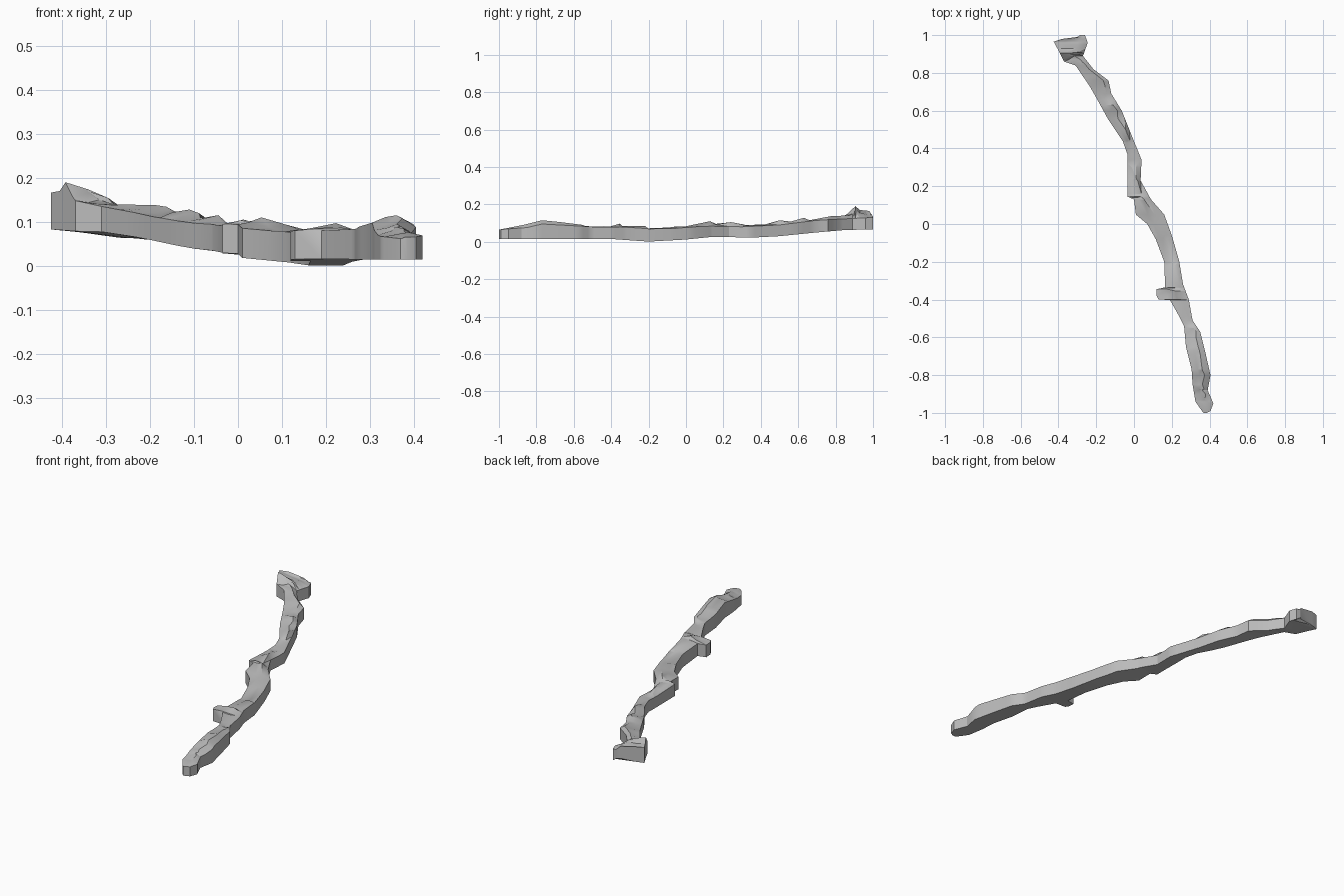
import bpy
import bmesh
import random

random.seed(4)

cube = bpy.data.objects.get("Cube")
if cube:
    bpy.data.objects.remove(cube, do_unlink=True)

# Outline of the ridge in plan: (y, x) along each flank
left_flank = [
    (-1, .37), (-.99, .36), (-.94, .325), (-.85, .31), (-.77, .305), (-.65, .275),
    (-.54, .265), (-.49, .24), (-.402, .19), (-.4, .13), (-.38, .12), (-.345, .12),
    (-.335, .165), (-.2, .16), (-.08, .115), (0, .07), (.05, .01), (.13, 0),
    (.145, -.035), (.37, -.035), (.44, -.06), (.56, -.14), (.66, -.195),
    (.73, -.235), (.84, -.31), (.86, -.37), (.91, -.395), (.965, -.425),
    (.98, -.38), (.99, -.3), (1, -.285)]
right_flank = [
    (-1, .385), (-.99, .405), (-.95, .42), (-.88, .39), (-.8, .405), (-.69, .38),
    (-.57, .35), (-.51, .31), (-.4, .29), (-.32, .26), (-.2, .24), (-.06, .2),
    (.05, .16), (.13, .09), (.23, .035), (.34, .04), (.5, -.025), (.6, -.065),
    (.69, -.12), (.76, -.135), (.82, -.215), (.89, -.27), (.96, -.245), (1, -.26)]

# Heights along the ridge: (y, z)
base_line = [
    (-1, .014), (-.4, .015), (-.2, .001), (0, .012), (.15, .027), (.35, .022),
    (.5, .03), (.7, .05), (.85, .063), (1, .066)]
crest_line = [
    (-1, .065), (-.93, .078), (-.87, .09), (-.77, .115), (-.67, .105), (-.55, .09),
    (-.525, .075), (-.4, .083), (-.355, .097), (-.34, .083), (-.22, .085),
    (-.2, .07), (0, .083), (.13, .11), (.16, .092), (.24, .105), (.32, .088),
    (.43, .09), (.5, .115), (.56, .108), (.63, .128), (.66, .115), (.78, .138),
    (.87, .14), (.9, .155), (.95, .15), (1, .13)]
left_rim = [
    (-1, .062), (-.9, .07), (-.77, .098), (-.6, .085), (-.4, .08), (-.2, .072),
    (0, .08), (.14, .095), (.3, .088), (.5, .097), (.66, .112), (.84, .135),
    (.87, .155), (.905, .19), (.93, .17), (.98, .165), (1, .135)]
right_rim = [
    (-1, .065), (-.85, .076), (-.77, .095), (-.5, .08), (-.3, .078), (-.15, .065),
    (.1, .084), (.3, .08), (.5, .09), (.7, .115), (.9, .125), (1, .13)]


def sample(line, y):
    """Height or offset of a profile at the given y."""
    for (ya, va), (yb, vb) in zip(line, line[1:]):
        if y <= yb:
            return va + (vb - va) * (y - ya) / (yb - ya)
    return line[-1][1]


def cross_section(y):
    """Closed ring: base left, three-facet rocky top, base right."""
    left, right = sample(left_flank, y), sample(right_flank, y)
    base, crest = sample(base_line, y), sample(crest_line, y)
    rim_l, rim_r = sample(left_rim, y), sample(right_rim, y)
    # The underside climbs gently towards the left flank at the far end
    tilt = .018 * max(0, y)
    width = right - left
    split_a = left + width * random.uniform(.25, .42)
    split_b = left + width * random.uniform(.58, .78)
    rough = random.uniform(-.005, .005)
    return [
        (left, y, base + tilt),
        (left, y, rim_l),
        (split_a, y, (crest + rim_l) / 2 + rough),
        (split_b, y, crest),
        (right, y, rim_r),
        (right, y, base),
    ]


# Stations wherever a flank or the crest changes direction
stations = []
for y in sorted({y for line in (left_flank, right_flank, crest_line, left_rim)
                 for y, value in line}):
    if not stations or y - stations[-1] > .0015:
        stations.append(y)

# Skin the rings into one closed body
bm = bmesh.new()
rings = [[bm.verts.new(point) for point in cross_section(y)] for y in stations]
for near, far in zip(rings, rings[1:]):
    count = len(near)
    for i in range(count):
        j = (i + 1) % count
        bm.faces.new((near[i], near[j], far[j], far[i]))
bm.faces.new(rings[0])
bm.faces.new(rings[-1])
bmesh.ops.triangulate(bm, faces=[f for f in bm.faces if len(f.verts) == 4])
bmesh.ops.recalc_face_normals(bm, faces=bm.faces)

mesh = bpy.data.meshes.new("rock_ridge")
bm.to_mesh(mesh)
bm.free()
ridge = bpy.data.objects.new("rock_ridge", mesh)
bpy.context.collection.objects.link(ridge)

# Plain grey stone
stone = bpy.data.materials.new("grey stone")
stone.use_nodes = True
colour = (.5, .5, .5, 1)
stone.diffuse_color = colour
stone.node_tree.nodes["Principled BSDF"].inputs["Base Color"].default_value = colour
mesh.materials.append(stone)

# Soft facets with crisp rims
bpy.ops.object.select_all(action='DESELECT')
ridge.select_set(True)
bpy.context.view_layer.objects.active = ridge
bpy.ops.object.shade_smooth_by_angle(angle=.5)
